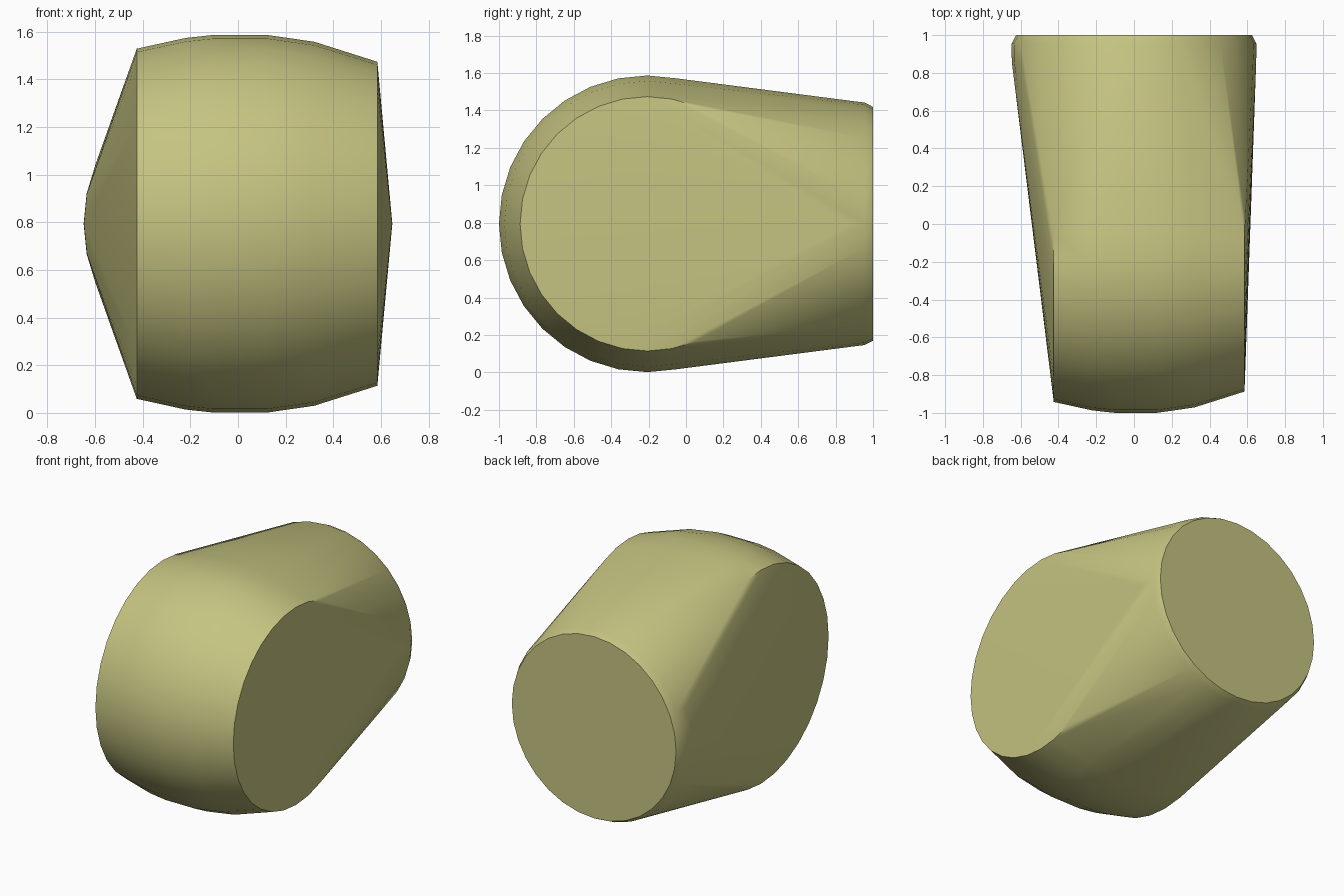
import bpy, bmesh, math

if "Cube" in bpy.data.objects:
    bpy.data.objects.remove(bpy.data.objects["Cube"])

CENTRE_Z = 0.794   # height of both axes
BARREL_Y = -0.207  # barrel axis position
SEGMENTS = 32

# one flat colour
olive = bpy.data.materials.new("pale_olive")
olive.diffuse_color = (0.56, 0.55, 0.22, 1.0)
olive.use_nodes = True
olive.node_tree.nodes["Principled BSDF"].inputs["Base Color"].default_value = olive.diffuse_color

bm = bmesh.new()


def ring(radius, place):
    """Add a ring of points; place maps in-plane coordinates to 3D."""
    for i in range(SEGMENTS):
        a = 2 * math.pi * i / SEGMENTS
        bm.verts.new(place(radius * math.cos(a), radius * math.sin(a)))


# bulging barrel, lying along x
for x, r in ((-0.425, 0.735), (-0.22, 0.780), (-0.1, 0.793),
             (0.12, 0.793), (0.32, 0.764), (0.585, 0.680)):
    ring(r, lambda u, v: (x, BARREL_Y + u, CENTRE_Z + v))

# round neck with a bevelled rim, facing back
for y, r in ((0.86, 0.647), (0.955, 0.648), (1.0, 0.625)):
    ring(r, lambda u, v: (u, y, CENTRE_Z + v))

# stretch one skin over barrel and neck
hull = bmesh.ops.convex_hull(bm, input=bm.verts[:])
loose = [v for v in bm.verts if not v.link_faces]
bmesh.ops.delete(bm, geom=loose, context='VERTS')
bmesh.ops.dissolve_limit(bm, angle_limit=math.radians(0.5),
                         verts=bm.verts[:], edges=bm.edges[:])
bmesh.ops.recalc_face_normals(bm, faces=bm.faces[:])

mesh = bpy.data.meshes.new("elbow_body")
bm.to_mesh(mesh)
bm.free()
mesh.materials.append(olive)
body = bpy.data.objects.new("elbow_body", mesh)
bpy.context.collection.objects.link(body)

# smooth skin, crisp rims
bpy.context.view_layer.objects.active = body
body.select_set(True)
bpy.ops.object.shade_smooth_by_angle(angle=math.radians(30))
